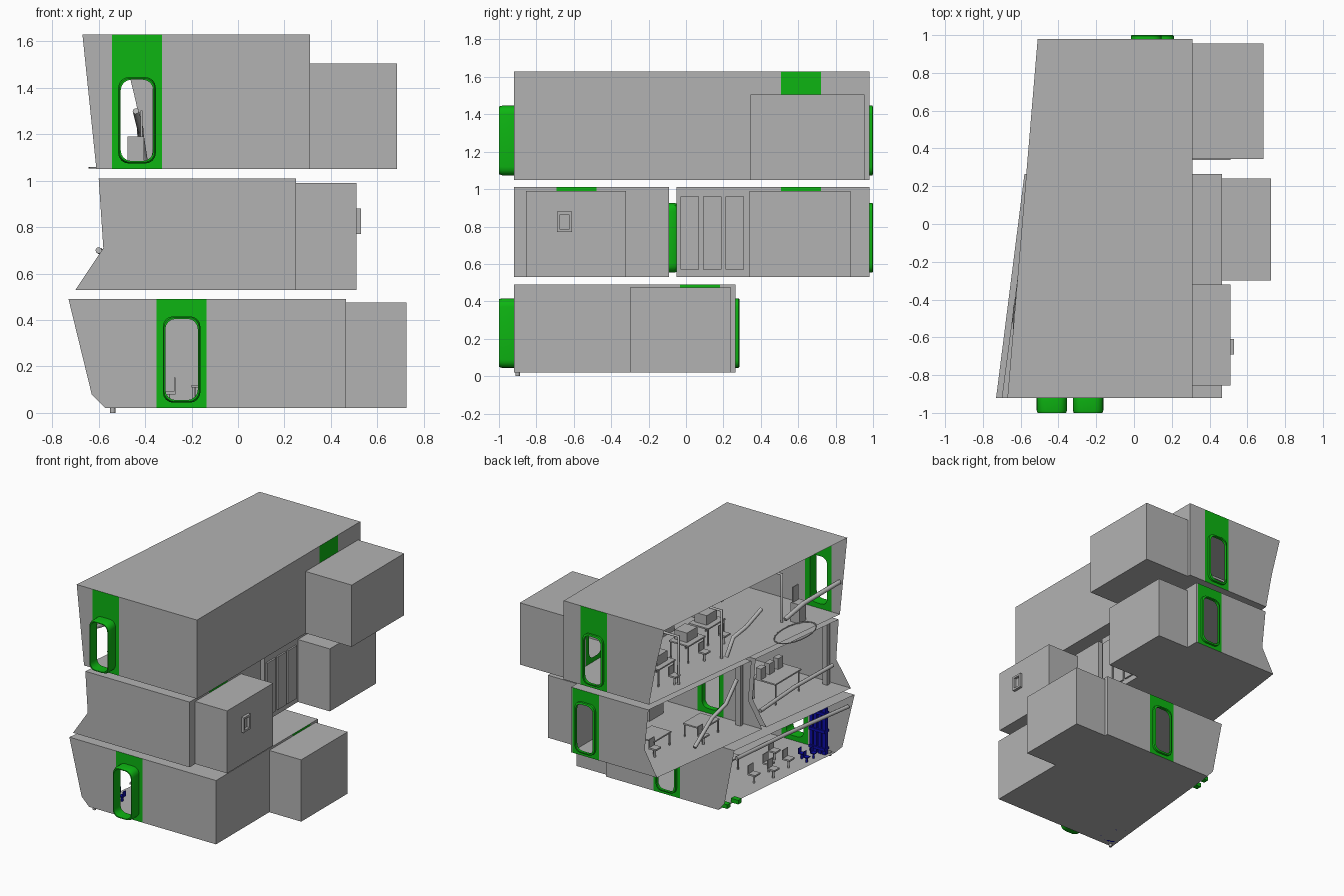
import bpy, bmesh, math
from mathutils import Vector

cube = bpy.data.objects.get("Cube")
if cube:
    bpy.data.objects.remove(cube)


def material(name, rgb):
    m = bpy.data.materials.new(name)
    m.use_nodes = True
    m.diffuse_color = (*rgb, 1)
    m.node_tree.nodes["Principled BSDF"].inputs["Base Color"].default_value = (*rgb, 1)
    return m


GREY = material("hull grey", (.45, .45, .45))
GREEN = material("hatch green", (.004, .46, .006))
BLUE = material("equipment blue", (.004, .004, .4))
DOOR_W, DOOR_H, STRIP_W = .14, .35, .215


def finish(name, bm, mats, smooth=False):
    me = bpy.data.meshes.new(name)
    bm.to_mesh(me)
    bm.free()
    for m in mats:
        me.materials.append(m)
    ob = bpy.data.objects.new(name, me)
    bpy.context.collection.objects.link(ob)
    if smooth:
        bpy.context.view_layer.objects.active = ob
        ob.select_set(True)
        bpy.ops.object.shade_smooth_by_angle(angle=math.radians(40))
        ob.select_set(False)
    return ob


def face(bm, pts, mat=0):
    f = bm.faces.new([bm.verts.new(p) for p in pts])
    f.material_index = mat


def place(axis, d, u, z):
    return (u, d, z) if axis == "y" else (d, u, z)


def rounded(cu, cz, w, h, r=.045, n=5):
    pts = []
    for i, (su, sz) in enumerate([(1, 1), (-1, 1), (-1, -1), (1, -1)]):
        for k in range(n):
            a = (i + k / (n - 1)) * math.pi / 2
            pts.append((cu + su * (w / 2 - r) + r * math.cos(a),
                        cz + sz * (h / 2 - r) + r * math.sin(a)))
    return pts


def strip(bm, axis, d, cu, z0, z1):
    """Green full-height wall panel with a rounded doorway."""
    a, b = cu - STRIP_W / 2, cu + STRIP_W / 2
    edges = []
    for loop in ([(a, z0), (b, z0), (b, z1), (a, z1)],
                 rounded(cu, z0 + .21, DOOR_W, DOOR_H)):
        vs = [bm.verts.new(place(axis, d, *p)) for p in loop]
        edges += [bm.edges.new((v, vs[i - 1])) for i, v in enumerate(vs)]
    made = bmesh.ops.triangle_fill(bm, use_beauty=True, edges=edges)
    for g in made["geom"]:
        if isinstance(g, bmesh.types.BMFace):
            g.material_index = 1


def collar(name, axis, d0, d1, cu, z0):
    """Hollow rounded docking collar reaching from d0 to d1."""
    bm = bmesh.new()
    chamfer = d1 - (d1 - d0) * .2
    loops = []
    for d, grow in ((d0, .022), (chamfer, .022), (d1, .012), (d1, 0), (d0, 0)):
        ring = rounded(cu, z0 + .21, DOOR_W + grow, DOOR_H + grow)
        loops.append([bm.verts.new(place(axis, d, *p)) for p in ring])
    for A, B in zip(loops, loops[1:]):
        for i in range(len(A)):
            bm.faces.new((A[i - 1], A[i], B[i], B[i - 1]))
    finish(name, bm, [GREEN], True)


def box(name, lo, hi, mat=GREY, skip_left=False):
    bm = bmesh.new()
    bmesh.ops.create_cube(bm, size=1)
    for v in bm.verts:
        v.co = [lo[i] + (v.co[i] + .5) * (hi[i] - lo[i]) for i in range(3)]
    if skip_left:
        bmesh.ops.delete(bm, geom=[f for f in bm.faces if f.normal.x < -.9], context="FACES")
    return finish(name, bm, [mat])


def pipe(name, pts, r=.012, mat=GREY, closed=False):
    cu = bpy.data.curves.new(name, "CURVE")
    cu.dimensions = "3D"
    cu.bevel_depth, cu.bevel_resolution = r, 2
    cu.use_fill_caps = True
    s = cu.splines.new("POLY")
    s.points.add(len(pts) - 1)
    s.use_cyclic_u = closed
    for p, co in zip(s.points, pts):
        p.co = (*co, 1)
    cu.materials.append(mat)
    bpy.context.collection.objects.link(bpy.data.objects.new(name, cu))


# Deck shells: cut-away edge at the front and back ends, listed top to bottom
decks = {
    "upper": dict(z=(1.05, 1.63), x=.31, ends=(-.92, .98), cuts=[(-.92, .98)],
                  front=[-.67, -.64, -.61], back=[-.51, -.44, -.385], mid=1.34,
                  doors={-.92: -.435, .98: .065}, side=[.615]),
    "middle": dict(z=(.53, 1.01), x=.25, ends=(-.92, .98), cuts=[(-.92, -.09), (-.05, .98)],
                   front=[-.60, -.58, -.70], back=[-.38, -.35, -.45], mid=.71,
                   doors={-.09: -.165, -.05: -.165, .98: .13}, side=[-.585, .615]),
    "lower": dict(z=(.02, .49), x=.465, ends=(-.92, .265), cuts=[(-.92, .265)],
                  front=[-.73, -.63, -.57], back=[-.58, -.50, -.45], mid=.08,
                  doors={-.92: -.243, .265: -.03}, side=[.075]),
}


def edge(d, y):
    t = (y - d["ends"][0]) / (d["ends"][1] - d["ends"][0])
    zs = (d["z"][1], d["mid"], d["z"][0])
    return [(a + (b - a) * t, y, z) for a, b, z in zip(d["front"], d["back"], zs)]


for name, d in decks.items():
    z0, z1 = d["z"]
    xr = d["x"]
    for (ya, yb), cy in zip(d["cuts"], d["side"]):
        bm = bmesh.new()
        ea, eb = edge(d, ya), edge(d, yb)
        for i, z in ((0, z1), (2, z0)):
            face(bm, [ea[i], (xr, ya, z), (xr, yb, z), eb[i]])
        for y, e in ((ya, ea), (yb, eb)):
            if y in d["doors"]:
                c = d["doors"][y]
                a, b = c - STRIP_W / 2, c + STRIP_W / 2
                face(bm, e + [(a, y, z0), (a, y, z1)])
                face(bm, [(b, y, z0), (xr, y, z0), (xr, y, z1), (b, y, z1)])
                strip(bm, "y", y, c, z0, z1)
            else:
                face(bm, e + [(xr, y, z0), (xr, y, z1)])
        for a, b in ((ya, cy - STRIP_W / 2), (cy + STRIP_W / 2, yb)):
            face(bm, [(xr, a, z0), (xr, b, z0), (xr, b, z1), (xr, a, z1)])
        strip(bm, "x", xr, cy, z0, z1)
        finish(name + "_deck_shell", bm, [GREY, GREEN])

# Side cabins
box("upper_cabin", (.31, .345, 1.05), (.685, .955, 1.505), skip_left=True)
box("middle_front_cabin", (.25, -.855, .53), (.51, -.32, .99), skip_left=True)
box("middle_back_cabin", (.25, .34, .53), (.51, .88, .99), skip_left=True)
box("lower_cabin", (.465, -.3, .02), (.725, .24, .475), skip_left=True)

# Docking collars
collar("upper_front_collar", "y", -.92, -1, -.435, 1.05)
collar("upper_back_collar", "y", .98, 1, .065, 1.05)
collar("middle_back_collar", "y", .98, 1, .13, .53)
collar("middle_link_collar", "y", -.09, -.05, -.165, .53)
collar("lower_front_collar", "y", -.92, -1, -.243, .02)
collar("lower_back_collar", "y", .265, .285, -.03, .02)

# Cabin window frame and wall panels
for y in (-.69, -.625):
    box("window_post", (.51, y, .77), (.53, y + .015, .88))
for z in (.77, .865):
    box("window_rail", (.51, -.69, z), (.53, -.61, z + .015))
for i in range(3):
    y = -.03 + i * .12
    box("wall_panel", (.25, y, .57), (.262, y + .1, .96))


# Furniture
def chair(x, y, z, s=.06, mat=GREY):
    box("chair_seat", (x - s / 2, y - s / 2, z + s), (x + s / 2, y + s / 2, z + s * 1.2), mat)
    box("chair_back", (x + s * .4, y - s / 2, z + s), (x + s / 2, y + s / 2, z + s * 2.2), mat)
    pipe("chair_leg", [(x, y, z), (x, y, z + s)], .008, mat)


def table(x, y, z, w=.16, l=.2, h=.1):
    box("table_top", (x - w / 2, y - l / 2, z + h - .01), (x + w / 2, y + l / 2, z + h))
    for i in (-1, 1):
        for j in (-1, 1):
            px, py = x + i * w * .45, y + j * l * .45
            pipe("table_leg", [(px, py, z), (px, py, z + h)], .006)


def console(x, y, z, w=.1, l=.16, h=.14):
    box("console_base", (x - w / 2, y - l / 2, z), (x + w / 2, y + l / 2, z + h))
    box("console_screen", (x + w * .3, y - l * .4, z + h), (x + w * .4, y + l * .4, z + h * 1.8))


for x, y in ((-.2, .62), (-.15, .2), (-.1, -.1)):
    table(x, y, 1.05, h=.13)
    box("desk_unit", (x - .04, y - .06, 1.18), (x + .06, y + .06, 1.25))
    chair(x - .14, y, 1.05)
console(-.44, -.68, 1.05, .07, .08)
for y in (-.7, -.4, 0, .4):
    console(.2, y, 1.05)
for x, y in ((-.15, .6), (-.3, .25)):
    table(x, y, .53)
    chair(x - .1, y + .12, .53)
table(-.35, -.55, .53, .2, .3, .16)
for i in range(3):
    box("table_unit", (-.33, -.66 + i * .1, .69), (-.29, -.6 + i * .1, .77))
for y in (-.8, -.25, .2):
    console(.15, y, .53)
for x, y in ((-.45, -.55), (-.38, -.42), (-.46, -.36), (-.3, -.6), (-.4, -.22)):
    chair(x, y, .02)
for y in (-.7, -.4, -.1):
    console(.35, y, .02)
table(-.1, -.2, .02, .2, .3)

# Exposed pipes and rails along the open side
pipe("upper_rail", [(-.62, -.9, 1.3), (-.57, -.55, 1.26), (-.54, -.38, 1.2)], .016)
pipe("upper_hose", [(-.44, -.25, 1.3), (-.42, -.1, 1.22), (-.42, .05, 1.2), (-.4, .1, 1.07)], .014)
pipe("floor_outline", [(-.54 + .1 * math.cos(a), -.5 + .2 * math.sin(a), 1.056)
                       for a in [i * math.pi / 10 for i in range(20)]], .004, closed=True)
pipe("middle_rail", [(-.6, -.85, .7), (-.54, -.5, .66), (-.52, -.12, .62)], .014)
pipe("middle_hose", [(-.45, .05, .9), (-.43, .15, .75), (-.42, .3, .7), (-.42, .5, .56)], .014)
pipe("lower_rail", [(-.69, -.9, .4), (-.6, -.3, .4), (-.55, .2, .4)], .014)
for y in (-.88, -.12, -.02):
    x = edge(decks["middle"], y)[1][0] + .03
    box("deck_pillar", (x, y - .015, .53), (x + .04, y + .015, 1.01))
for y in (-.6, .1, .6):
    pipe("upper_post", [(-.36, y, 1.05), (-.36, y, 1.4), (-.1, y, 1.4)], .01)

# Blue rack, blue stools and green crates on the lower deck
for i in range(4):
    box("blue_rack_panel", (-.54 + i * .035, -.88, .02), (-.515 + i * .035, -.85, .36), BLUE)
for z in (.05, .18, .31):
    box("blue_rack_shelf", (-.54, -.89, z), (-.41, -.84, z + .02), BLUE)
for x, y in ((-.5, -.77), (-.44, -.72), (-.5, -.69)):
    chair(x, y, .02, .035, BLUE)
for x, y in ((-.48, .1), (-.46, .2)):
    box("green_crate", (x - .03, y - .02, .02), (x + .03, y + .02, .05), GREEN)

# Foot below the lower floor
pipe("lower_foot", [(-.54, -.9, 0), (-.54, -.9, .03)], .012)
